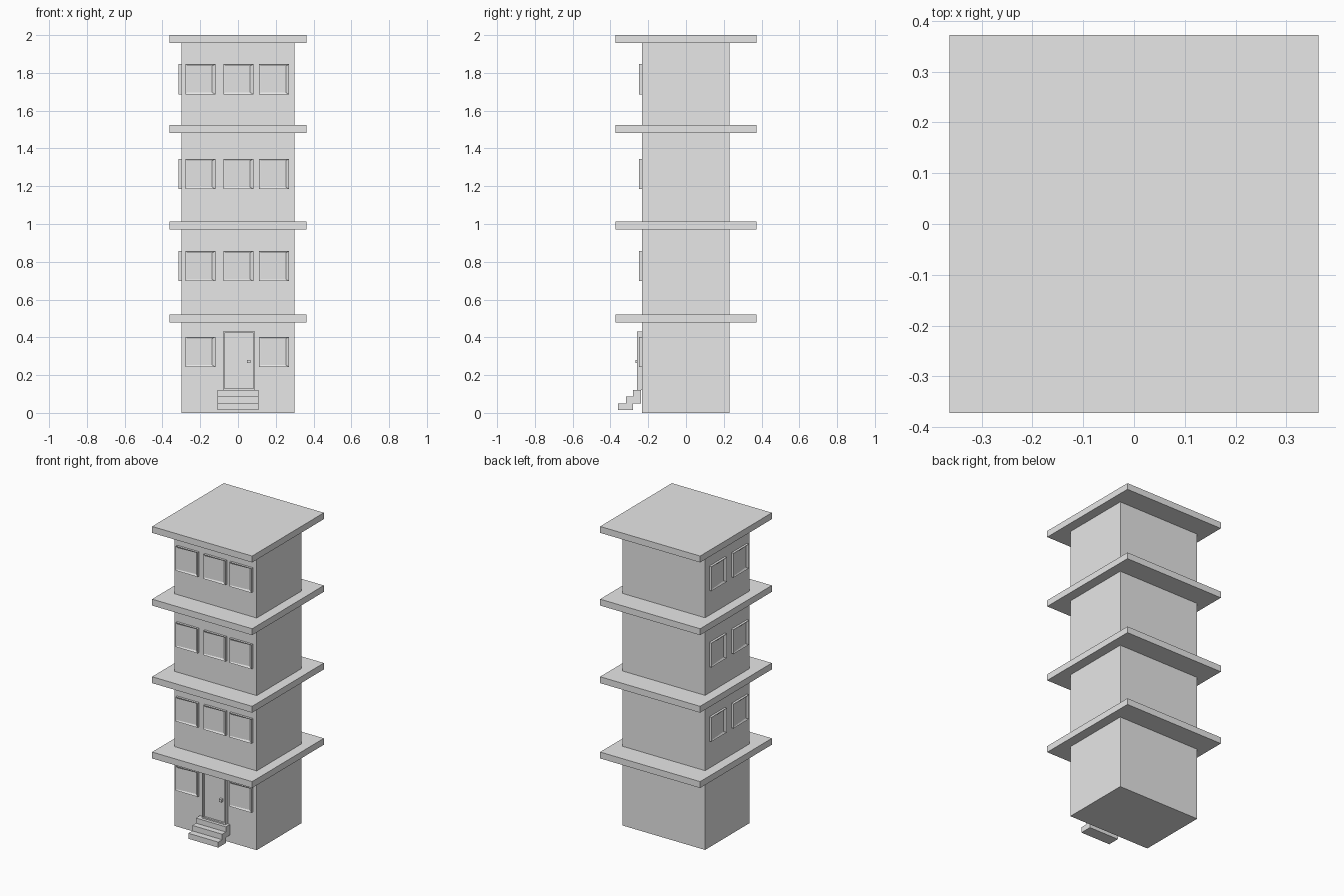
import bpy, bmesh
from mathutils import Matrix, Vector

cube = bpy.data.objects.get("Cube")
if cube:
    bpy.data.objects.remove(cube, do_unlink=True)

grey = bpy.data.materials.new("plain_grey")
grey.use_nodes = True
grey.diffuse_color = (0.8, 0.8, 0.8, 1)
grey.node_tree.nodes["Principled BSDF"].inputs["Base Color"].default_value = (0.8, 0.8, 0.8, 1)


def finish(bm, name, matrix=Matrix()):
    bmesh.ops.recalc_face_normals(bm, faces=bm.faces)
    mesh = bpy.data.meshes.new(name)
    bm.to_mesh(mesh)
    bm.free()
    mesh.materials.append(grey)
    obj = bpy.data.objects.new(name, mesh)
    obj.matrix_world = matrix
    bpy.context.collection.objects.link(obj)
    return obj


def box_mesh(low, high):
    low, high = Vector(low), Vector(high)
    bm = bmesh.new()
    bmesh.ops.create_cube(bm, size=1)
    bmesh.ops.scale(bm, vec=high - low, verts=bm.verts)
    bmesh.ops.translate(bm, vec=(low + high) / 2, verts=bm.verts)
    return bm


def box(name, low, high):
    return finish(box_mesh(low, high), name)


def front_face(bm):
    return min(bm.faces, key=lambda f: f.calc_center_median().y)


def window(name, position, turn=0):
    # Square casement whose pane leans inwards on one side
    bm = box_mesh((-0.08, -0.015, -0.08), (0.08, 0.005, 0.08))
    pane = front_face(bm)
    bmesh.ops.inset_region(bm, faces=[pane], thickness=0.014)
    for v in pane.verts:
        if v.co.x > 0:
            v.co += Vector((-0.008, 0.011, 0))
    finish(bm, name, Matrix.Translation(position) @ Matrix.Rotation(turn, 4, "Z"))


# Tower and overhanging floor slabs
WALL_X, FRONT, BACK = 0.299, -0.233, 0.229
box("tower_walls", (-WALL_X, FRONT, 0), (WALL_X, BACK, 1.98))
for i, top in enumerate((0.52, 1.014, 1.523, 2.0)):
    box(f"floor_slab_{i + 1}", (-0.363, -0.372, top - 0.042), (0.363, 0.372, top))

# Windows on the front and on the right wall
QUARTER = -1.570796
for floor, z in enumerate((0.323, 0.777, 1.265, 1.766)):
    for x in (-0.199, 0.002, 0.191):
        if floor == 0 and x == 0.002:
            continue
        window(f"front_window_{floor + 1}", (x, FRONT, z))
    if floor:
        for y in (0.105, -0.125):
            window(f"side_window_{floor + 1}", (-WALL_X, y, z), QUARTER)

# Door with raised frame and knob
bm = box_mesh((-0.079, -0.26, 0.12), (0.09, FRONT, 0.432))
panel = front_face(bm)
bmesh.ops.inset_region(bm, faces=[panel], thickness=0.012)
bmesh.ops.inset_region(bm, faces=[panel], thickness=0.0005, depth=-0.012)
finish(bm, "front_door")
box("door_knob", (0.048, -0.267, 0.263), (0.066, -0.245, 0.281))

# Stair as one stepped profile swept across its width
profile = [(-0.238, 0.12), (-0.28, 0.12), (-0.28, 0.086), (-0.318, 0.086),
           (-0.318, 0.05), (-0.359, 0.05), (-0.359, 0.014), (-0.28, 0.014),
           (-0.28, 0.05), (-0.238, 0.05)]
bm = bmesh.new()
side = bm.faces.new([bm.verts.new((-0.109, y, z)) for y, z in profile])
swept = bmesh.ops.extrude_face_region(bm, geom=[side], use_keep_orig=True)
bmesh.ops.translate(bm, vec=(0.217, 0, 0),
                    verts=[g for g in swept["geom"] if isinstance(g, bmesh.types.BMVert)])
finish(bm, "entrance_steps")
